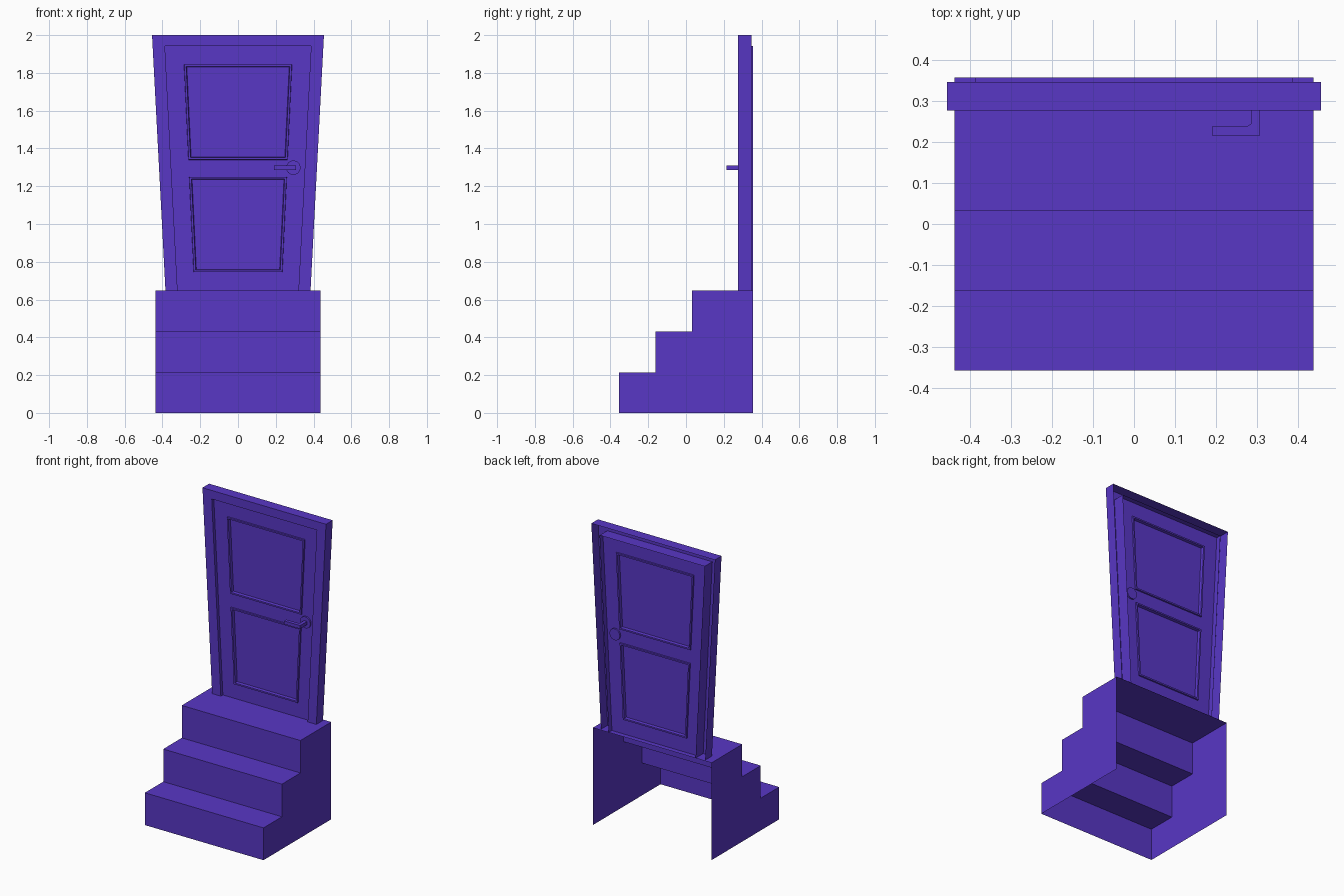
import bpy, bmesh

if "Cube" in bpy.data.objects:
    bpy.data.objects.remove(bpy.data.objects["Cube"])

purple = bpy.data.materials.new("purple_paint")
purple.diffuse_color = (0.098, 0.038, 0.56, 1)
purple.use_nodes = True
purple.node_tree.nodes["Principled BSDF"].inputs["Base Color"].default_value = purple.diffuse_color


def finish(name, bm, normals=True):
    if normals:
        bmesh.ops.recalc_face_normals(bm, faces=bm.faces)
    me = bpy.data.meshes.new(name)
    bm.to_mesh(me)
    bm.free()
    me.materials.append(purple)
    ob = bpy.data.objects.new(name, me)
    bpy.context.collection.objects.link(ob)
    return ob


def strip(bm, a, b):
    """Quads between two equally long rows of verts."""
    return [bm.faces.new((a[i], a[i + 1], b[i + 1], b[i])) for i in range(len(a) - 1)]


# Steps: hollow shell, open at the back and underneath
W, BACK, Z0 = 0.437, 0.356, 0.648
profile = [(-0.356, 0), (-0.356, 0.215), (-0.162, 0.215), (-0.162, 0.432),
           (0.033, 0.432), (0.033, Z0), (BACK, Z0)]
bm = bmesh.new()
left, right = [[bm.verts.new((x, y, z)) for y, z in profile] for x in (-W, W)]
strip(bm, left, right)
for side, x in ((left, -W), (right, W)):
    bm.faces.new(side + [bm.verts.new((x, BACK, 0))])
finish("steps", bm)

# Door frame: channel open at the back, inner reveal slightly deeper
outer = [(-0.384, Z0), (-0.455, 2.0), (0.455, 2.0), (0.384, Z0)]
inner = [(-0.32, Z0), (-0.387, 1.943), (0.387, 1.943), (0.32, Z0)]
bm = bmesh.new()
rows = [[bm.verts.new((x, y, z)) for x, z in pts] for pts, y in
        ((outer, 0.346), (outer, 0.276), (inner, 0.276), (inner, BACK))]
for a, b in zip(rows, rows[1:]):
    strip(bm, a, b)
finish("door_frame", bm)

# Door leaf: thin tapered slab set inside the frame
levels = [Z0, 0.745, 1.25, 1.34, 1.845, 1.943]


def leaf_row(bm, y, z):
    w = 0.32 + (z - Z0) * 0.067 / 1.295
    p = 0.235 + (z - 0.745) * 0.051 / 1.1
    return [bm.verts.new((x, y, z)) for x in (-w, -p, p, w)]


bm = bmesh.new()
panels = []
f_rows, b_rows = [[leaf_row(bm, y, z) for z in levels] for y in (0.298, 0.322)]
for rows in (f_rows, b_rows):
    for i in range(5):
        quads = strip(bm, rows[i], rows[i + 1])
        if i in (1, 3):
            panels.append(quads[1])
for i in (0, -1):
    strip(bm, f_rows[i], b_rows[i])
    strip(bm, [r[i] for r in f_rows], [r[i] for r in b_rows])
bmesh.ops.recalc_face_normals(bm, faces=bm.faces)
# raised moulding around each panel, then the sunken panel itself
for thickness, depth in ((0.002, 0.009), (0.014, 0.0), (0.005, -0.018)):
    bmesh.ops.inset_individual(bm, faces=panels, thickness=thickness, depth=depth)
finish("door_leaf", bm, False)

# Handle rosette, passing through the leaf
HX, HZ = 0.293, 1.298
bpy.ops.mesh.primitive_cylinder_add(vertices=24, radius=0.038, depth=0.044,
                                    location=(HX, 0.31, HZ), rotation=(1.570796, 0, 0))
rosette = bpy.context.object
rosette.name = "handle_rosette"
rosette.data.materials.append(purple)
bpy.ops.object.shade_smooth_by_angle()

# Lever: L-shaped bar
bar = [(0.19, 0.215), (0.307, 0.215), (0.307, 0.30), (0.285, 0.30),
       (0.285, 0.244), (0.277, 0.239), (0.19, 0.237)]
bm = bmesh.new()
face = bm.faces.new([bm.verts.new((x, y, HZ - 0.011)) for x, y in bar])
ext = bmesh.ops.extrude_face_region(bm, geom=[face])
bmesh.ops.translate(bm, vec=(0, 0, 0.022),
                    verts=[v for v in ext["geom"] if isinstance(v, bmesh.types.BMVert)])
finish("handle_lever", bm)
